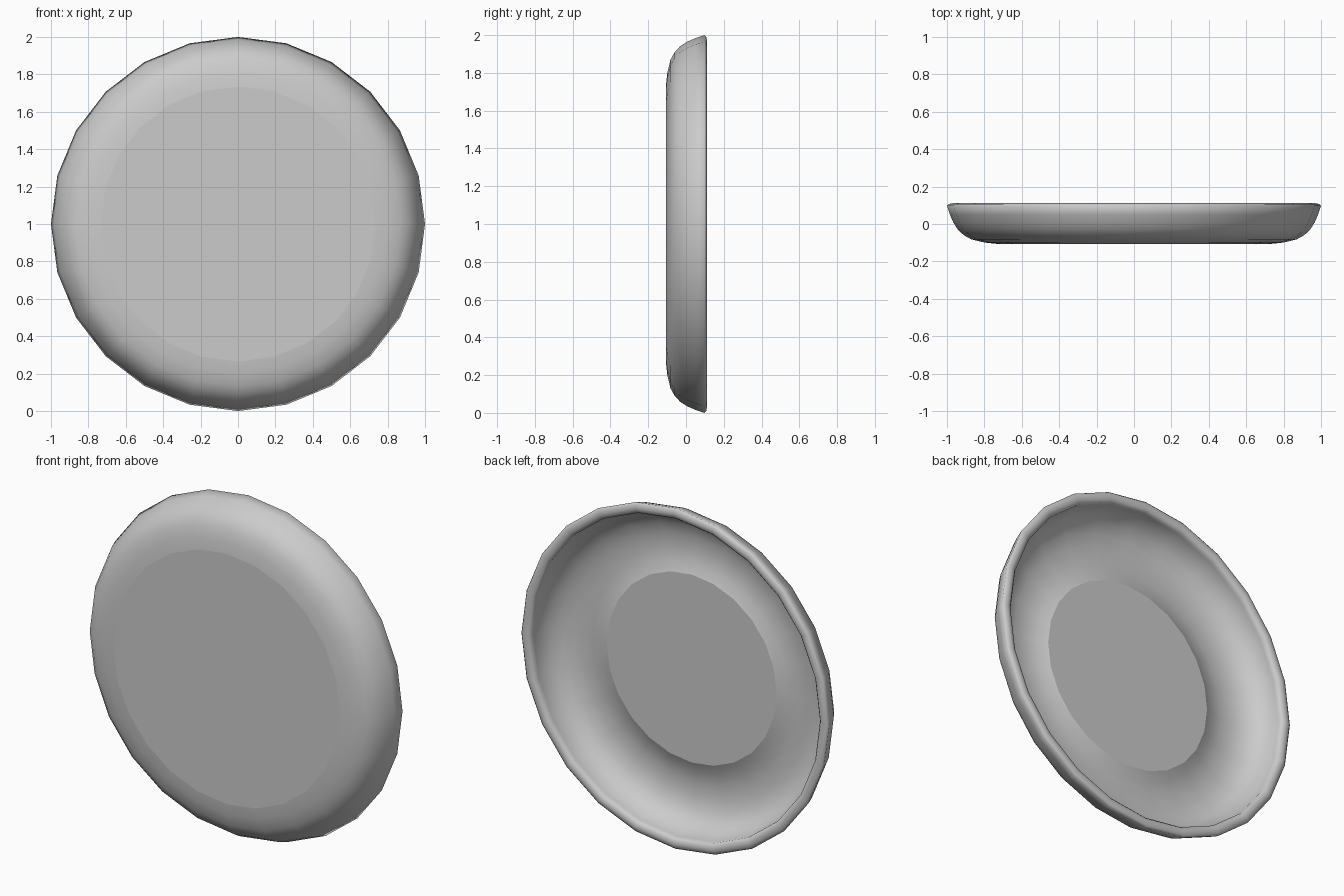
import bpy, bmesh, math

if "Cube" in bpy.data.objects:
    bpy.data.objects.remove(bpy.data.objects["Cube"])

SIDES = 24
# (radius, y) from front disc, round the outside, over the rim, into the dish
PROFILE = [
    (0.735, -0.106), (0.80, -0.099), (0.87, -0.082), (0.91, -0.06),
    (0.942, -0.03), (0.967, 0.01), (0.984, 0.05), (1.0, 0.098),   # outer wall
    (0.99, 0.107), (0.97, 0.111), (0.95, 0.107), (0.937, 0.094),  # rounded rim
    (0.937, 0.075), (0.92, 0.015), (0.885, -0.035),               # inner wall
    (0.83, -0.07), (0.76, -0.088), (0.68, -0.09),                 # trough
    (0.61, -0.078), (0.552, -0.053),                    # raised centre edge
]

# Dish turned about the y axis
bm = bmesh.new()
rings = []
for r, y in PROFILE:
    ring = []
    for i in range(SIDES):
        a = 2 * math.pi * i / SIDES
        ring.append(bm.verts.new((r * math.cos(a), y, 1 + r * math.sin(a))))
    rings.append(ring)
for p, q in zip(rings, rings[1:]):
    for i in range(SIDES):
        j = (i + 1) % SIDES
        bm.faces.new((p[i], p[j], q[j], q[i]))

# Flat front disc and flat inner floor
discs = [bm.faces.new(rings[0]), bm.faces.new(rings[-1])]
bmesh.ops.recalc_face_normals(bm, faces=bm.faces)

# Smooth curves, crisp borders on the flat discs
for f in bm.faces:
    f.smooth = f not in discs
for f in discs:
    for e in f.edges:
        e.smooth = False

mesh = bpy.data.meshes.new("dish")
bm.to_mesh(mesh)
bm.free()
dish = bpy.data.objects.new("dish", mesh)
bpy.context.collection.objects.link(dish)
